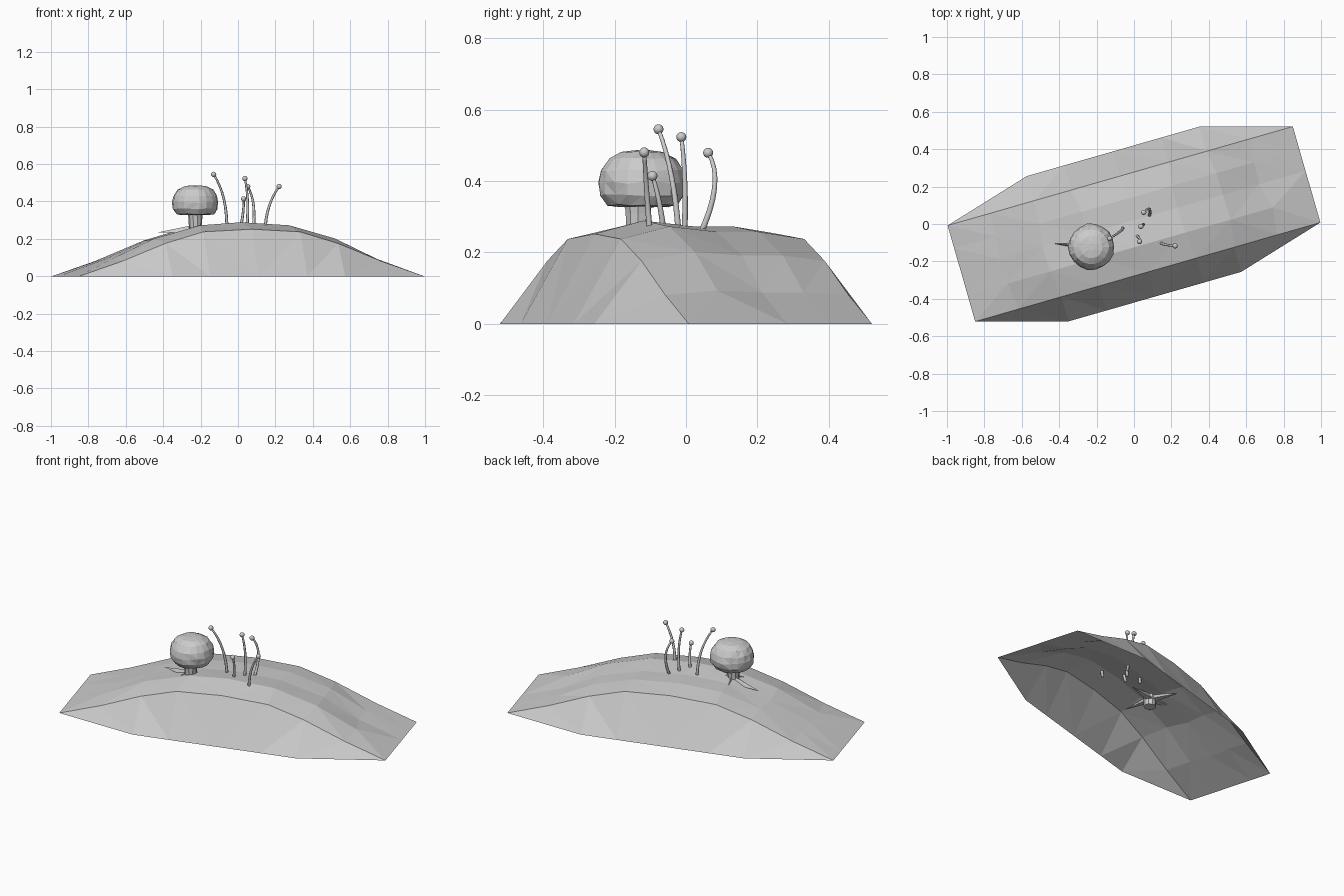
import bpy, bmesh, math, random
from mathutils import Vector, Matrix

random.seed(4)
cube = bpy.data.objects.get("Cube")
if cube:
    bpy.data.objects.remove(cube)

grey = bpy.data.materials.new("stone grey")
grey.use_nodes = True
grey.diffuse_color = (0.6, 0.6, 0.6, 1)
grey.node_tree.nodes["Principled BSDF"].inputs["Base Color"].default_value = (0.6, 0.6, 0.6, 1)


def finish(name, bm, smooth=False):
    mesh = bpy.data.meshes.new(name)
    bmesh.ops.recalc_face_normals(bm, faces=bm.faces)
    for f in bm.faces:
        f.smooth = smooth
    bm.to_mesh(mesh)
    bm.free()
    mesh.materials.append(grey)
    ob = bpy.data.objects.new(name, mesh)
    bpy.context.collection.objects.link(ob)
    return ob


def lathe(bm, profile, sides, wobble=0.0):
    """Spin (radius, z) rings, closing both ends."""
    rings = []
    for r, z in profile:
        ring = []
        for i in range(sides):
            a = math.tau * i / sides
            k = r * (1 + random.uniform(-wobble, wobble))
            ring.append(bm.verts.new((k * math.cos(a), k * math.sin(a),
                                      z + r * random.uniform(-wobble, wobble))))
        rings.append(ring)
    for a, b in zip(rings, rings[1:]):
        for i in range(sides):
            j = (i + 1) % sides
            bm.faces.new((a[i], a[j], b[j], b[i]))
    bm.faces.new(rings[0])
    bm.faces.new(rings[-1])


# Ground mound: open faceted shell, turned about z
def mound_height(u, v):
    steps = [(0, 0.265), (0.27, 0.25), (0.48, 0.185), (0.72, 0.085), (0.96, 0)]
    a = abs(u)
    for (u0, z0), (u1, z1) in zip(steps, steps[1:]):
        if a <= u1:
            z = z0 + (z1 - z0) * (a - u0) / (u1 - u0)
            break
    return z * (1.09 if v == -0.12 else 1.03 if abs(v) < 0.2 else 0.95)


columns = [-0.96, -0.72, -0.48, -0.27, 0, 0.27, 0.48, 0.72, 0.96]
bm = bmesh.new()
grid = []
for u in columns:
    hem = 0.404 - max(0, abs(u) - 0.48) * 0.285
    row = [bm.verts.new((u, -hem, 0))]
    for v in (-0.267, -0.12, 0.02, 0.14, 0.267):
        du = random.uniform(-0.03, 0.03) if abs(u) < 0.9 and abs(v) < 0.2 else 0
        row.append(bm.verts.new((u + du, v, mound_height(u, v))))
    row.append(bm.verts.new((u, hem, 0)))
    grid.append(row)
for a, b in zip(grid, grid[1:]):
    for i in range(len(a) - 1):
        bm.faces.new((a[i], b[i], b[i + 1], a[i + 1]))
bmesh.ops.remove_doubles(bm, verts=bm.verts, dist=0.003)
bmesh.ops.triangulate(bm, faces=bm.faces)
bmesh.ops.rotate(bm, verts=bm.verts, matrix=Matrix.Rotation(math.radians(16), 3, 'Z'))
mound = finish("mound", bm)
if sum(f.normal.z for f in mound.data.polygons) < 0:
    mound.data.flip_normals()

# Mushroom cap: lumpy faceted dome with a dished underside
MUSHROOM = Vector((-0.228, -0.122, 0))
bm = bmesh.new()
lathe(bm, [(0.035, 0.345), (0.075, 0.328), (0.1, 0.333), (0.119, 0.36), (0.124, 0.395),
           (0.116, 0.43), (0.094, 0.463), (0.06, 0.481), (0.02, 0.486)], 18, 0.025)
bmesh.ops.triangulate(bm, faces=bm.faces)
finish("mushroom_cap", bm).location = MUSHROOM

# Mushroom stem
bm = bmesh.new()
lathe(bm, [(0.035, 0.2), (0.035, 0.27), (0.037, 0.31), (0.042, 0.355)], 10)
finish("mushroom_stem", bm).location = MUSHROOM + Vector((0, -0.012, 0))

# Roots: thin tapering spikes lying along the mound
bm = bmesh.new()
for deg, length in ((175, 0.2), (112, 0.17), (15, 0.19), (285, 0.18), (235, 0.12)):
    d = Vector((math.cos(math.radians(deg)), math.sin(math.radians(deg)), 0))
    side = Vector((-d.y, d.x, 0)) * 0.02
    tip = bm.verts.new(d * length + Vector((0, 0, 0.235)))
    base = [bm.verts.new(d * 0.02 + o) for o in
            (side + Vector((0, 0, 0.235)), -side + Vector((0, 0, 0.235)), Vector((0, 0, 0.272)))]
    bm.faces.new(base)
    for i in range(3):
        bm.faces.new((base[i], base[(i + 1) % 3], tip))
finish("mushroom_roots", bm).location = MUSHROOM


# Sprouts: bent tapering stalks with a round bead on top
def sprout(name, base, mid, tip):
    p0, p1, p2 = Vector(base), Vector(mid), Vector(tip)
    ctrl = 2 * p1 - (p0 + p2) / 2
    bm = bmesh.new()
    rings, n, sides = [], 8, 8
    for i in range(n + 1):
        t = i / n
        c = p0 * (1 - t) ** 2 + ctrl * 2 * t * (1 - t) + p2 * t * t
        tangent = ((ctrl - p0) * (1 - t) + (p2 - ctrl) * t).normalized()
        x = tangent.cross(Vector((0, 1, 0))).normalized()
        y = tangent.cross(x)
        r = 0.0085 - 0.003 * t
        rings.append([bm.verts.new(c + r * (x * math.cos(math.tau * k / sides)
                                            + y * math.sin(math.tau * k / sides)))
                      for k in range(sides)])
    for a, b in zip(rings, rings[1:]):
        for k in range(sides):
            j = (k + 1) % sides
            bm.faces.new((a[k], a[j], b[j], b[k]))
    bm.faces.new(rings[0])
    bm.faces.new(rings[-1])
    finish(name + "_stalk", bm, True)
    bm = bmesh.new()
    bmesh.ops.create_uvsphere(bm, u_segments=12, v_segments=8, radius=0.014)
    finish(name + "_bead", bm, True).location = p2


sprout("tall_sprout", (-0.06, -0.02, 0.24), (-0.075, -0.04, 0.41), (-0.13, -0.077, 0.545))
sprout("middle_sprout", (0.045, -0.005, 0.24), (0.052, -0.003, 0.39), (0.037, -0.013, 0.523))
sprout("outer_sprout", (0.145, -0.1, 0.24), (0.165, -0.11, 0.37), (0.22, -0.117, 0.48))
sprout("short_sprout", (0.01, -0.06, 0.24), (0.027, -0.075, 0.34), (0.03, -0.094, 0.414))
sprout("back_sprout", (0.08, 0.035, 0.24), (0.083, 0.08, 0.38), (0.052, 0.062, 0.479))
